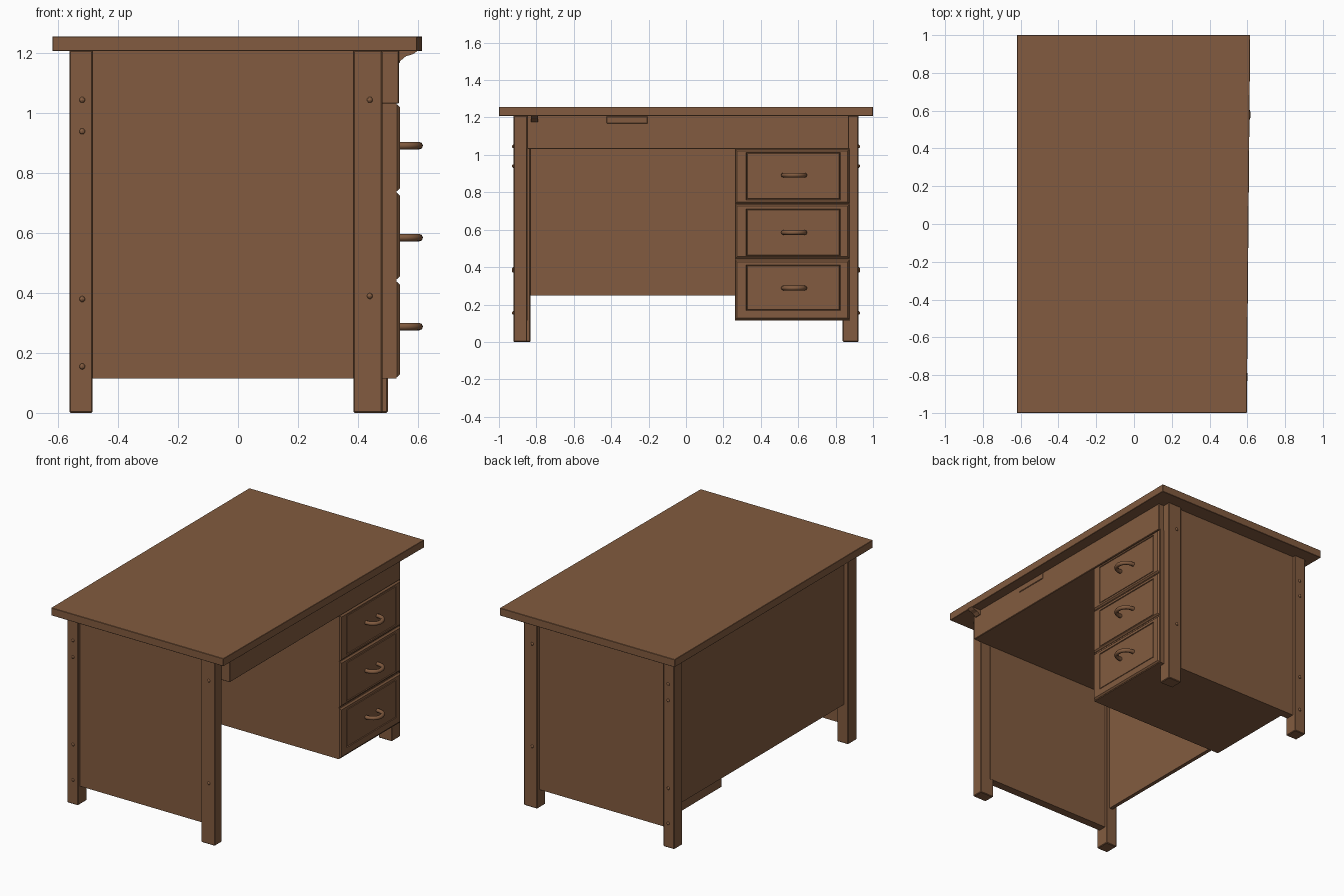
import bpy, bmesh, math

if "Cube" in bpy.data.objects:
    bpy.data.objects.remove(bpy.data.objects["Cube"])

wood = bpy.data.materials.new("brown wood")
wood.diffuse_color = (0.223, 0.105, 0.050, 1)
wood.use_nodes = True
wood.node_tree.nodes["Principled BSDF"].inputs["Base Color"].default_value = wood.diffuse_color


def finish(name, bm, bevel=0.0):
    bmesh.ops.recalc_face_normals(bm, faces=bm.faces)
    me = bpy.data.meshes.new(name)
    bm.to_mesh(me)
    bm.free()
    ob = bpy.data.objects.new(name, me)
    bpy.context.collection.objects.link(ob)
    me.materials.append(wood)
    if bevel:
        mod = ob.modifiers.new("bevel", 'BEVEL')
        mod.width = bevel
        mod.segments = 1
    return ob


def box_mesh(x0, x1, y0, y1, z0, z1):
    bm = bmesh.new()
    bmesh.ops.create_cube(bm, size=1)
    for v in bm.verts:
        v.co.x = x1 if v.co.x > 0 else x0
        v.co.y = y1 if v.co.y > 0 else y0
        v.co.z = z1 if v.co.z > 0 else z0
    return bm


def box(name, x0, x1, y0, y1, z0, z1, bevel=0.0):
    return finish(name, box_mesh(x0, x1, y0, y1, z0, z1), bevel)


# Table top, slightly narrower at one front corner
bm = box_mesh(-0.62, 0.615, -1, 1, 1.208, 1.257)
for v in bm.verts:
    if v.co.x > 0 and v.co.y < 0:
        v.co.x = 0.597
finish("table_top", bm, 0.002)

# Legs: the two front legs are offset slightly in depth
box("left_back_leg", -0.563, -0.485, -0.922, -0.832, 0, 1.21, 0.004)
box("right_back_leg", -0.563, -0.485, 0.838, 0.922, 0, 1.21, 0.004)
box("left_front_leg", 0.385, 0.482, -0.922, -0.850, 0, 1.21, 0.004)
box("right_front_leg", 0.405, 0.500, 0.838, 0.922, 0, 1.21, 0.004)

# Side panels and bolts, mirrored on y
for s, side in ((-1, "left"), (1, "right")):
    y0, y1 = sorted((s * 0.848, s * 0.90))
    box(side + "_side_panel", -0.53, 0.41, y0, y1, 0.115, 1.21)
    for i, (x, z) in enumerate(((-0.52, 1.045), (-0.52, 0.94), (-0.52, 0.38),
                                (-0.52, 0.155), (0.44, 1.045), (0.44, 0.39))):
        bm = bmesh.new()
        bmesh.ops.create_uvsphere(bm, u_segments=10, v_segments=6, radius=0.010)
        ob = finish(f"{side}_bolt_{i}", bm)
        ob.location = (x, s * 0.921, z)

# Modesty panel at the back, recessed between the legs
box("back_panel", -0.532, -0.508, -0.86, 0.86, 0.247, 1.21)

# Wide drawer under the top, running the full depth
box("wide_drawer", -0.52, 0.537, -0.85, 0.872, 1.032, 1.21, 0.003)

# Thin inlaid pull plate on the wide drawer
box("pull_plate", 0.533, 0.541, -0.425, -0.205, 1.168, 1.206, 0.003)

# Small curved bracket under the top at the drawer's end
profile = ((0.53, 1.21), (0.602, 1.21), (0.585, 1.198), (0.56, 1.190),
           (0.542, 1.175), (0.53, 1.175))
bm = bmesh.new()
face = bm.faces.new([bm.verts.new((x, -0.83, z)) for x, z in profile])
ext = bmesh.ops.extrude_face_region(bm, geom=[face])
for v in ext["geom"]:
    if isinstance(v, bmesh.types.BMVert):
        v.co.y = -0.79
finish("top_bracket", bm)

# Pedestal body, shallower than the desk
box("pedestal", -0.435, 0.529, 0.262, 0.876, 0.115, 1.034)

# Drawer fronts with grooved panels, and bow handles
for i, (z0, z1, p0, p1, hz) in enumerate(((0.740, 1.030, 0.760, 1.012, 0.892),
                                          (0.447, 0.735, 0.460, 0.712, 0.585),
                                          (0.120, 0.437, 0.168, 0.412, 0.288))):
    bm = box_mesh(0.485, 0.54, 0.264, 0.872, z0, z1)
    # Chamfer the front edges
    front = max(bm.faces, key=lambda f: f.calc_center_median().x)
    bmesh.ops.bevel(bm, geom=list(front.edges), offset=0.009, segments=1,
                    affect='EDGES', profile=0.5)
    front = max(bm.faces, key=lambda f: f.calc_center_median().x)
    # Panel edge: inset, fit to the panel rectangle, sink a groove, rise again
    bmesh.ops.inset_individual(bm, faces=[front], thickness=0.005)
    c = front.calc_center_median()
    for v in front.verts:
        v.co.y = 0.322 if v.co.y < c.y else 0.825
        v.co.z = p0 if v.co.z < c.z else p1
    bmesh.ops.inset_individual(bm, faces=[front], thickness=0.004, depth=-0.006)
    bmesh.ops.inset_individual(bm, faces=[front], thickness=0.004, depth=0.005)
    finish(f"drawer_front_{i}", bm)

    # Handle: swept arc
    cu = bpy.data.curves.new(f"drawer_handle_{i}", 'CURVE')
    cu.dimensions = '3D'
    cu.bevel_depth = 0.0125
    cu.bevel_resolution = 2
    cu.use_fill_caps = True
    sp = cu.splines.new('POLY')
    n = 14
    sp.points.add(n)
    for k in range(n + 1):
        a = math.pi * k / n
        sp.points[k].co = (0.53 + 0.075 * math.sin(a) ** 0.7,
                           0.578 - 0.058 * math.cos(a), hz, 1)
    ob = bpy.data.objects.new(f"drawer_handle_{i}", cu)
    bpy.context.collection.objects.link(ob)
    cu.materials.append(wood)
